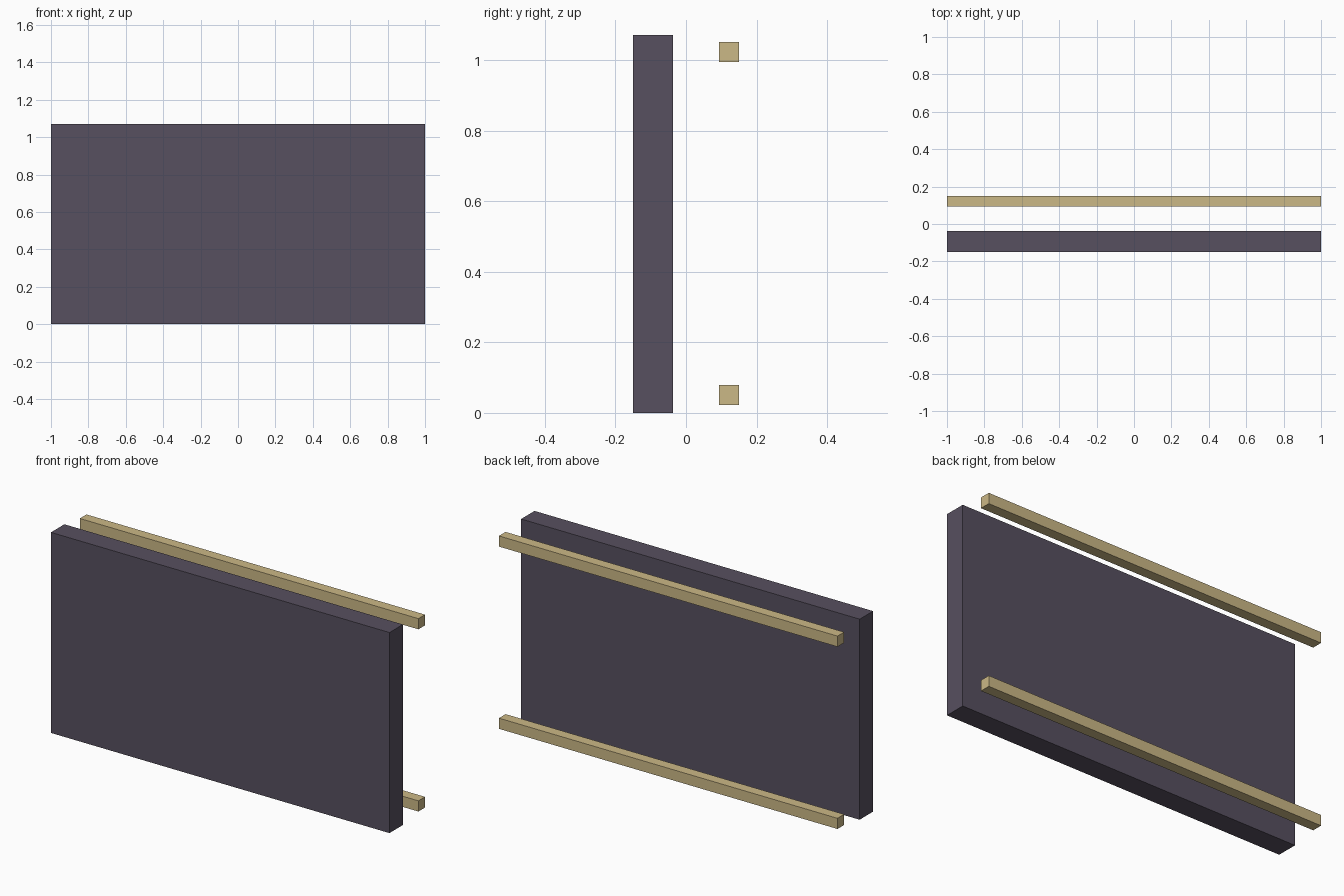
import bpy

if "Cube" in bpy.data.objects:
    bpy.data.objects.remove(bpy.data.objects["Cube"])


def material(name, color):
    mat = bpy.data.materials.new(name)
    mat.diffuse_color = (*color, 1.0)
    mat.use_nodes = True
    mat.node_tree.nodes["Principled BSDF"].inputs["Base Color"].default_value = mat.diffuse_color
    return mat


def box(name, lo, hi, mat):
    center = [(a + b) / 2 for a, b in zip(lo, hi)]
    bpy.ops.mesh.primitive_cube_add(size=1, location=center)
    ob = bpy.context.object
    ob.name = name
    ob.scale = [b - a for a, b in zip(lo, hi)]
    bpy.ops.object.transform_apply(location=False, rotation=False, scale=True)
    ob.data.materials.append(mat)
    return ob


dark = material("dark_panel", (0.095, 0.08, 0.115))
wood = material("pale_wood", (0.60, 0.48, 0.24))

# Upright slab at the front
box("panel", (-1, -0.15, 0), (1, -0.037, 1.071), dark)

# Two long rails behind the slab, near its bottom and top edges
for name, z in (("lower_rail", 0.022), ("upper_rail", 0.995)):
    box(name, (-1, 0.094, z), (1, 0.15, z + 0.057), wood)
